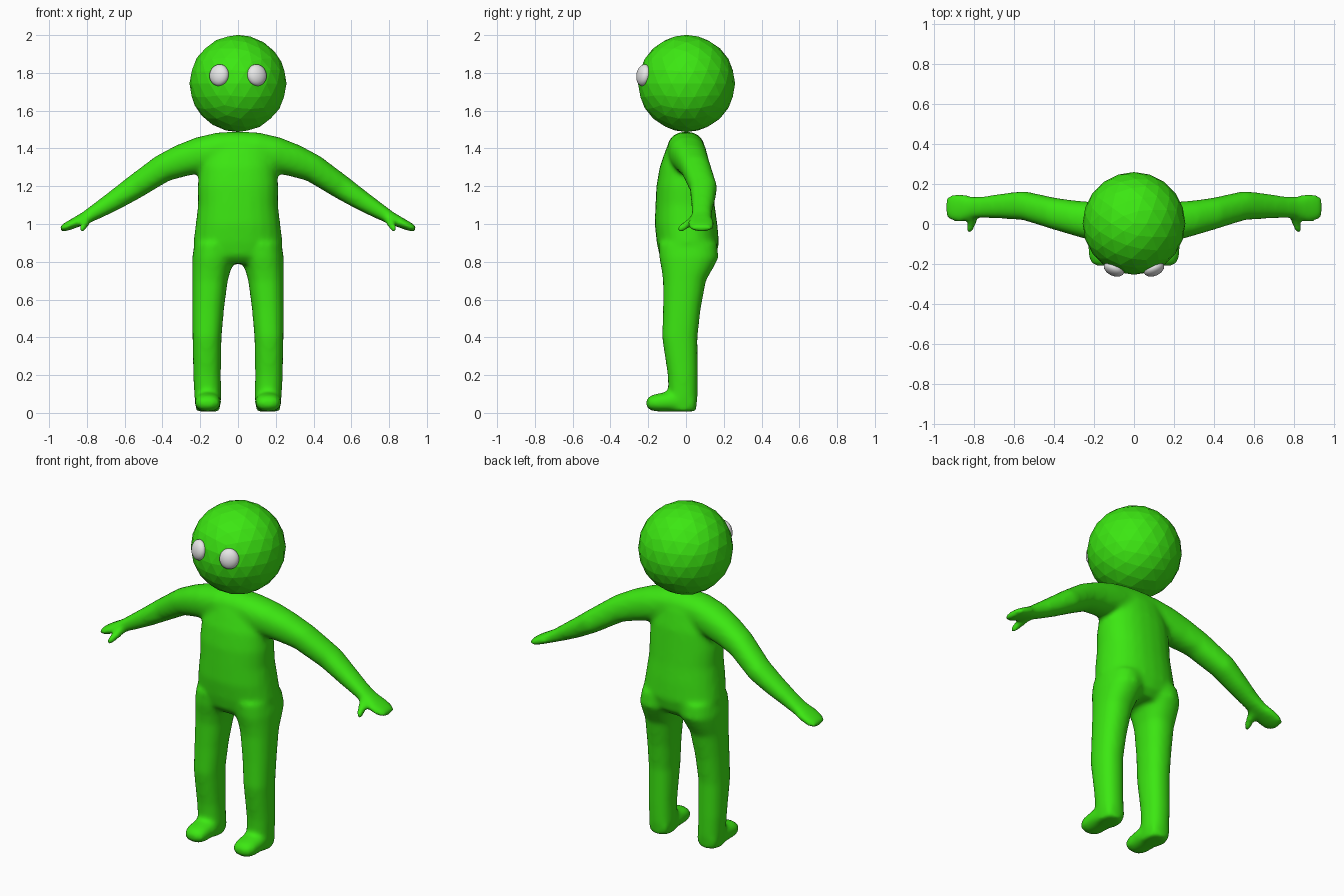
import bpy, bmesh, math
from mathutils import Vector, Matrix

if "Cube" in bpy.data.objects:
    bpy.data.objects.remove(bpy.data.objects["Cube"])

X, Y, Z = Vector((1, 0, 0)), Vector((0, 1, 0)), Vector((0, 0, 1))


def material(name, colour):
    m = bpy.data.materials.new(name)
    m.use_nodes = True
    m.diffuse_color = (*colour, 1)
    m.node_tree.nodes["Principled BSDF"].inputs["Base Color"].default_value = (*colour, 1)
    return m


def add_object(name, bm, mat):
    mesh = bpy.data.meshes.new(name)
    bm.to_mesh(mesh)
    bm.free()
    mesh.materials.append(mat)
    obj = bpy.data.objects.new(name, mesh)
    bpy.context.collection.objects.link(obj)
    return obj


def loft(bm, rings, u, v=None, side=1, n=24):
    """Skin rounded rings (x, y, z, radius along u, radius along v) and cap the ends."""
    centres = [Vector(r[:3]) for r in rings]
    loops = []
    for i, (c, r) in enumerate(zip(centres, rings)):
        along = centres[min(i + 1, len(rings) - 1)] - centres[max(i - 1, 0)]
        w = v or along.cross(u).normalized()
        loop = []
        for k in range(n):
            a = math.tau * k / n
            p, q = (math.copysign(abs(t) ** 0.88, t) for t in (math.cos(a), math.sin(a)))
            co = c + u * (r[3] * p) + w * (r[4] * q)
            co.x *= side
            loop.append(bm.verts.new(co))
        loops.append(loop)
    faces = [bm.faces.new((a[k], a[(k + 1) % n], b[(k + 1) % n], b[k]))
             for a, b in zip(loops, loops[1:]) for k in range(n)]
    faces += [bm.faces.new(loops[0]), bm.faces.new(loops[-1])]
    bmesh.ops.recalc_face_normals(bm, faces=faces)


green = material("bright green", (0.045, 0.8, 0.006))
white = material("eye white", (0.8, 0.8, 0.8))

# Body sections
torso = [(0, 0.01, 0.79, 0.15, 0.11), (0, 0.01, 0.83, 0.21, 0.15),
         (0, 0.01, 0.9, 0.237, 0.165), (0, 0, 1.0, 0.224, 0.166),
         (0, -0.005, 1.1, 0.212, 0.157), (0, -0.008, 1.2, 0.214, 0.149),
         (0, -0.005, 1.3, 0.205, 0.135), (0, 0, 1.4, 0.18, 0.105),
         (0, 0, 1.46, 0.12, 0.065)]
leg = [(0.12, 0.01, 0.9, 0.11, 0.155), (0.13, 0.015, 0.82, 0.113, 0.157),
       (0.14, 0.005, 0.76, 0.103, 0.135), (0.148, -0.008, 0.7, 0.094, 0.114),
       (0.158, -0.022, 0.55, 0.084, 0.1), (0.164, -0.033, 0.4, 0.077, 0.094),
       (0.164, -0.017, 0.2, 0.073, 0.08), (0.16, -0.015, 0.08, 0.071, 0.077),
       (0.159, -0.015, 0.007, 0.062, 0.068)]
foot = [(0.16, 0.05, 0.055, 0.06, 0.045), (0.16, -0.08, 0.06, 0.071, 0.054),
        (0.16, -0.16, 0.054, 0.068, 0.047), (0.16, -0.195, 0.052, 0.056, 0.036),
        (0.16, -0.21, 0.052, 0.03, 0.018)]
arm = [(-0.05, 0, 1.39, 0.1, 0.1), (0.1, 0, 1.385, 0.1, 0.1),
       (0.2, 0.012, 1.365, 0.098, 0.096), (0.3, 0.03, 1.335, 0.088, 0.086),
       (0.4, 0.052, 1.294, 0.08, 0.074), (0.55, 0.092, 1.193, 0.073, 0.064),
       (0.65, 0.09, 1.127, 0.064, 0.054), (0.75, 0.084, 1.066, 0.055, 0.042),
       (0.81, 0.082, 1.032, 0.056, 0.033), (0.86, 0.08, 1.008, 0.071, 0.028),
       (0.91, 0.082, 0.985, 0.069, 0.023), (0.94, 0.084, 0.972, 0.05, 0.015)]
thumb = [(0.79, 0.06, 1.03, 0.024, 0.024), (0.81, 0.01, 1.0, 0.023, 0.024),
         (0.822, -0.025, 0.978, 0.021, 0.021), (0.826, -0.044, 0.968, 0.012, 0.012)]

# Fuse the sections into one soft body
bm = bmesh.new()
loft(bm, torso, X, Y)
for side in (1, -1):
    loft(bm, leg, X, Y, side)
    loft(bm, foot, X, Z, side)
    loft(bm, arm, Y, None, side)
    loft(bm, thumb, X, None, side, 12)
body = add_object("body", bm, green)
remesh = body.modifiers.new("fuse", 'REMESH')
remesh.mode = 'VOXEL'
remesh.voxel_size = 0.013
remesh.use_smooth_shade = True
soften = body.modifiers.new("soften", 'SMOOTH')
soften.factor = 0.5
soften.iterations = 10

# Faceted head
head_centre = Vector((0, 0.003, 1.744))
bm = bmesh.new()
bmesh.ops.create_icosphere(bm, subdivisions=3, radius=0.257,
                           matrix=Matrix.Translation(head_centre))
add_object("head", bm, green)

# Flattened eyes facing outward from the head
for side, name in ((1, "left_eye"), (-1, "right_eye")):
    centre = Vector((side * 0.1, -0.225, 1.788))
    turn = (centre - head_centre).to_track_quat('Z', 'Y').to_matrix().to_4x4()
    bm = bmesh.new()
    bmesh.ops.create_uvsphere(bm, u_segments=24, v_segments=12, radius=1,
                              matrix=Matrix.Translation(centre) @ turn
                              @ Matrix.Diagonal((0.054, 0.058, 0.034, 1)))
    for f in bm.faces:
        f.smooth = True
    add_object(name, bm, white)
